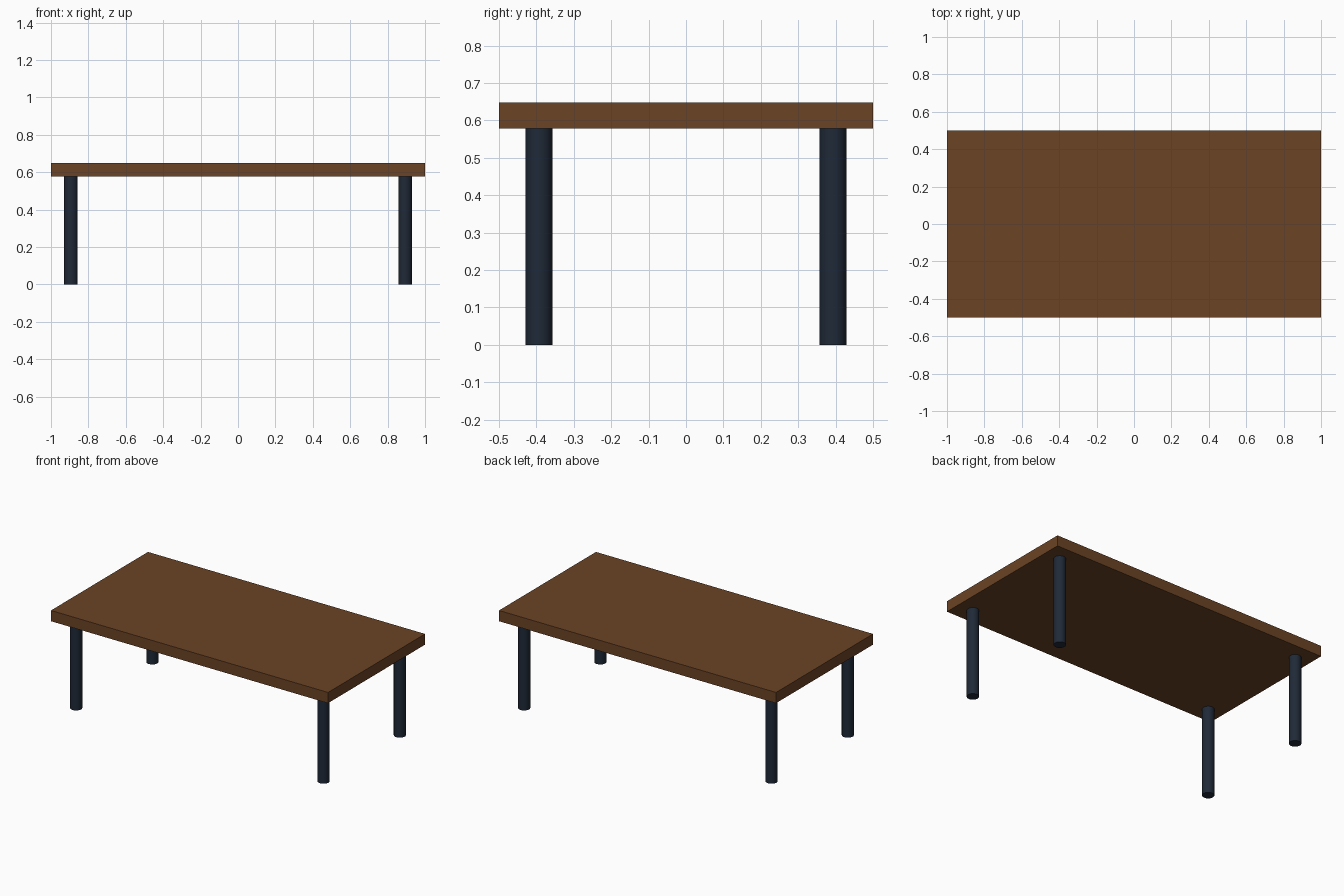
import bpy
import math

cube = bpy.data.objects.get("Cube")
if cube:
    bpy.data.objects.remove(cube, do_unlink=True)

TOP_Z = 0.648
LEG_H = 0.578
LEG_R = 0.036


def material(name, colour):
    mat = bpy.data.materials.new(name)
    mat.use_nodes = True
    mat.diffuse_color = colour
    bsdf = next(n for n in mat.node_tree.nodes if n.type == "BSDF_PRINCIPLED")
    bsdf.inputs["Base Color"].default_value = colour
    return mat


wood = material("brown wood", (0.147, 0.056, 0.018, 1))
metal = material("dark slate metal", (0.0137, 0.0222, 0.038, 1))

# Tabletop slab
bpy.ops.mesh.primitive_cube_add(size=1, location=(0, 0, (TOP_Z + LEG_H) / 2))
top = bpy.context.object
top.name = "tabletop"
top.scale = (2, 1, TOP_Z - LEG_H)
bpy.ops.object.transform_apply(location=False, rotation=False, scale=True)
top.data.materials.append(wood)

# Round legs, one at each corner
for y, depth_name in ((-0.393, "front"), (0.393, "back")):
    for x, side_name in ((-0.893, "right"), (0.893, "left")):
        bpy.ops.mesh.primitive_cylinder_add(
            vertices=32, radius=LEG_R, depth=LEG_H, location=(x, y, LEG_H / 2))
        leg = bpy.context.object
        leg.name = f"{depth_name}_{side_name}_leg"
        leg.data.materials.append(metal)
        bpy.ops.object.shade_smooth_by_angle(angle=math.radians(30))
